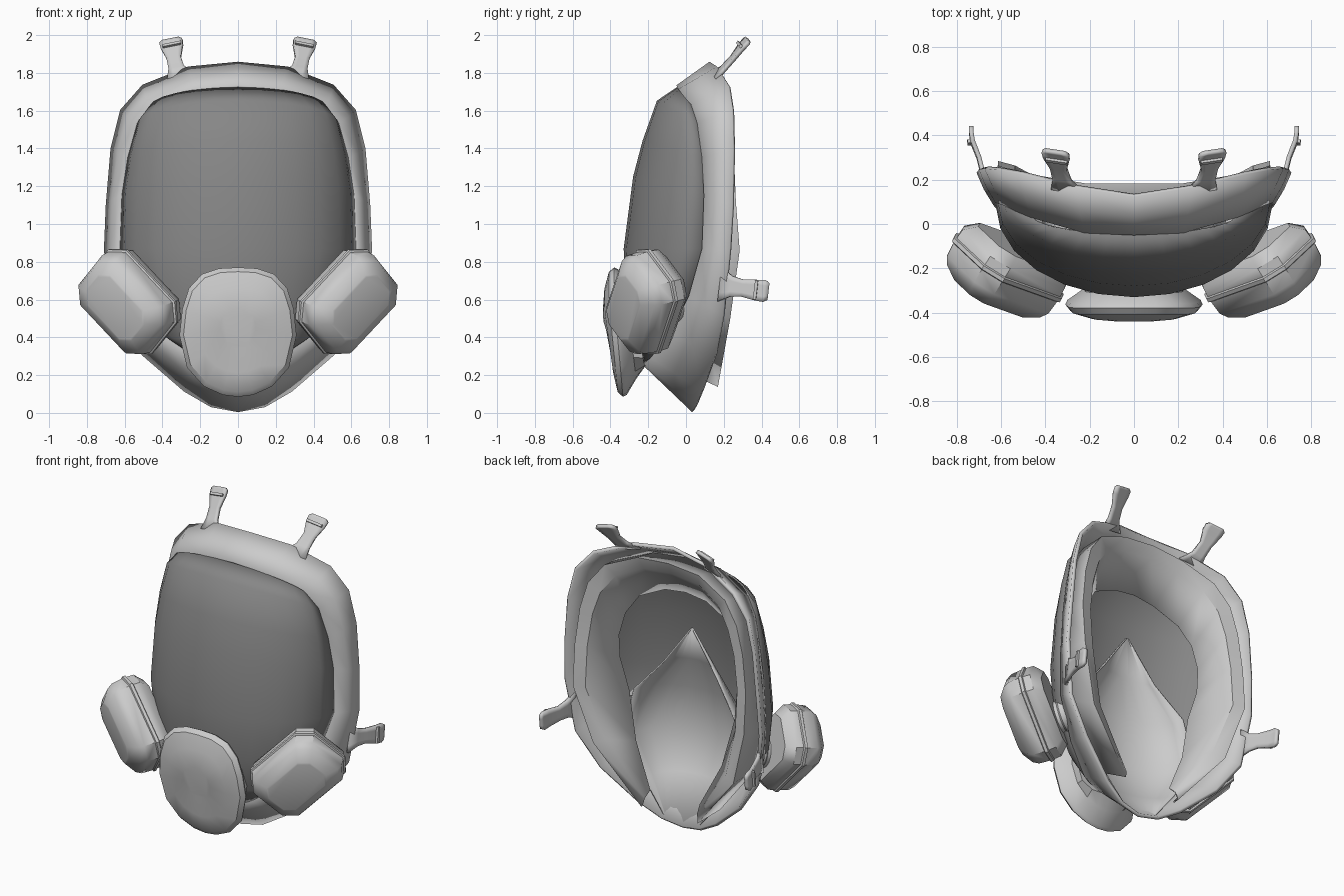
import bpy, bmesh, math
from mathutils import Vector

if "Cube" in bpy.data.objects:
    bpy.data.objects.remove(bpy.data.objects["Cube"])


def finish(name, bm, mirror=True, thick=0.0, angle=32):
    bmesh.ops.remove_doubles(bm, verts=bm.verts, dist=1e-5)
    bmesh.ops.recalc_face_normals(bm, faces=bm.faces)
    me = bpy.data.meshes.new(name)
    bm.to_mesh(me)
    bm.free()
    ob = bpy.data.objects.new(name, me)
    bpy.context.collection.objects.link(ob)
    bpy.ops.object.select_all(action='DESELECT')
    ob.select_set(True)
    bpy.context.view_layer.objects.active = ob
    bpy.ops.object.shade_smooth_by_angle(angle=math.radians(angle))
    if mirror:
        m = ob.modifiers.new("mirror", 'MIRROR')
        m.use_clip = True
        m.merge_threshold = 0.002
    if thick:
        s = ob.modifiers.new("thickness", 'SOLIDIFY')
        s.thickness = thick
        s.offset = 0
    return ob


def loft(rows, closed=False, caps=False):
    """Skin a list of equally long point rows."""
    bm = bmesh.new()
    vs = [[bm.verts.new(p) for p in r] for r in rows]
    n = len(rows[0])
    for a, b in zip(vs, vs[1:]):
        for i in range(n if closed else n - 1):
            j = (i + 1) % n
            bm.faces.new((a[i], a[j], b[j], b[i]))
    if caps:
        bm.faces.new(vs[0])
        bm.faces.new(vs[-1])
    return bm


def arc_rows(rows, n):
    """Half-ellipse rows, each (edge x, edge y, edge z, centre y, centre z)."""
    out = []
    for xe, ye, ze, yc, zc in rows:
        row = []
        for i in range(n + 1):
            t = math.pi / 2 * i / n
            k = math.cos(t) if i < n else 0
            row.append((xe * math.sin(t), ye + (yc - ye) * k, ze + (zc - ze) * k))
        out.append(row)
    return out


# Curved visor
visor = finish("visor", loft(arc_rows([
    (.46, .035, 1.62, -.045, 1.72), (.53, .065, 1.53, -.15, 1.65),
    (.58, .09, 1.35, -.225, 1.44), (.61, .10, 1.15, -.275, 1.25),
    (.62, .09, .87, -.325, .87), (.56, .02, .62, -.315, .60),
    (.40, -.08, .42, -.27, .38), (.22, -.17, .30, -.22, .27)], 6)), thick=.01, angle=40)
mat = bpy.data.materials.new("visor_grey")
mat.diffuse_color = (.24, .24, .24, 1)
mat.use_nodes = True
mat.node_tree.nodes["Principled BSDF"].inputs["Base Color"].default_value = mat.diffuse_color
visor.data.materials.append(mat)

# Outer frame: visor-side edge to rear edge, top centre to chin
front = [(0, -.045, 1.725), (.22, -.035, 1.705), (.46, .035, 1.62), (.53, .065, 1.53),
         (.58, .09, 1.35), (.615, .10, 1.15), (.625, .09, .87), (.565, .02, .62),
         (.405, -.08, .42), (.22, -.18, .30), (.1, -.215, .27), (0, -.225, .265)]
rear = [(0, .13, 1.85), (.26, .17, 1.825), (.50, .23, 1.73), (.615, .25, 1.60),
        (.665, .255, 1.4), (.69, .25, 1.1), (.70, .235, .86), (.65, .2, .52),
        (.50, .16, .31), (.28, .09, .12), (.14, .055, .038), (0, .04, .012)]
mid = [tuple((Vector(a) + Vector(b)) / 2 + Vector((a[0] * .01, 0, 0))) for a, b in zip(front, rear)]
finish("frame", loft([front, mid, rear]), thick=.022, angle=40)

# Face seal: horseshoe band folding forward into the mask, open at the chin
band_out = [(0, .18, 1.77), (.22, .18, 1.75), (.43, .215, 1.66), (.53, .24, 1.53),
            (.58, .25, 1.36), (.61, .26, 1.12), (.61, .28, .86), (.50, .23, .5), (.2, .165, .14)]
band_in = [(0, .15, 1.70), (.20, .15, 1.68), (.37, .19, 1.60), (.46, .22, 1.48),
           (.51, .23, 1.33), (.54, .24, 1.12), (.54, .26, .86), (.43, .20, .52), (.19, .15, .19)]
inner = [(0, 0, 1.52), (.15, 0, 1.5), (.32, .02, 1.42), (.40, .05, 1.3),
         (.44, .06, 1.15), (.44, .05, 1.0), (.38, .04, .8), (.31, .07, .5), (.18, .11, .23)]
root = [(a[0] * .97, a[1], a[2] - .02) for a in
        (Vector(f).lerp(Vector(r), .25) for f, r in zip(front[:8], rear))] + [(.27, .04, .2)]
finish("face_seal", loft([root, band_out, band_in, inner]), thick=.01, angle=35)

# Inner nose cup with a pointed top
finish("nose_cup", loft(arc_rows([
    (.01, -.06, 1.25, -.065, 1.26), (.19, -.04, 1.0, -.13, 1.03),
    (.36, .02, .8, -.22, .8), (.42, .05, .5, -.25, .5),
    (.28, .03, .25, -.17, .27), (.12, .045, .05, .03, .03)], 5)), thick=.008, angle=35)

# Mouthpiece: dished cover on a narrower neck
half = [(0, .77), (.10, .765), (.19, .735), (.26, .66), (.295, .55), (.31, .41),
        (.27, .24), (.18, .14), (.08, .095), (0, .085)]
outline = half + [(-x, z) for x, z in half[-2:0:-1]]
rings = []
for s, dy in [(.76, .12), (.74, .07), (.97, .02), (1, 0), (.93, -.028), (.65, -.052), (.3, -.06)]:
    ring = []
    for x, z in outline:
        lean = -.38 + .045 * max(0, (.6 - z) / .5)
        ring.append((x * s, lean + dy, max(.45 + (z - .45) * s, .25 if dy > .1 else 0)))
    rings.append(ring)
finish("mouthpiece_cover", loft(rings, True, True), mirror=False, angle=35)

# Side filter canisters
n = Vector((.5, -.8, -.2)).normalized()
u = Vector((.62, .3, .72))
u = (u - n * u.dot(n)).normalized()
v = n.cross(u)
c = Vector((.58, -.215, .585))


def section(L, W, ch, d):
    pts = [(L, W - ch), (L - ch, W), (-L + ch, W), (-L, W - ch),
           (-L, -W + ch), (-L + ch, -W), (L - ch, -W), (L, -W + ch)]
    return [c + u * a + v * b + n * d for a, b in pts]


levels = [(.215, .15, -.13), (.26, .192, -.08), (.263, .194, -.035), (.272, .203, -.03),
          (.272, .203, -.012), (.263, .194, -.007), (.258, .19, .06), (.24, .172, .095),
          (.185, .118, .14), (.175, .108, .143)]
finish("filter_canister", loft([section(a, b, .075 * a / .26, d) for a, b, d in levels], True, True), angle=40)

# Filter connectors
circle = [(math.cos(math.tau * i / 16), math.sin(math.tau * i / 16)) for i in range(16)]
finish("filter_connector", loft([[c - u * .06 + (u * a + v * b) * r + n * d for a, b in circle]
                                 for r, d in [(.11, -.19), (.11, -.16), (.1, -.15), (.1, -.1)]], True, True))


# Strap tabs with a small buckle bar
def strap(name, path, wdir, out):
    wdir, out = Vector(wdir).normalized(), Vector(out).normalized()
    rows = [[Vector(p) + wdir * w * k for k in (-1, -.5, .5, 1)] for p, w in path]
    finish(name, loft(rows), thick=.02)
    p = Vector(path[-3][0]) + out * .016
    along = out.cross(wdir).normalized()
    ring = [[p + wdir * s + along * a * .008 + out * b * .008
             for a, b in ((1, 1), (-1, 1), (-1, -1), (1, -1))] for s in (-.05, .05)]
    finish(name + "_buckle", loft(ring, True, True))


strap("top_strap", [((.30, .15, 1.78), .075), ((.325, .20, 1.825), .042), ((.34, .25, 1.88), .038),
                    ((.35, .295, 1.94), .06), ((.355, .32, 1.967), .062), ((.357, .328, 1.978), .045)],
      (1, .15, -.2), (0, -.75, .65))
strap("side_strap", [((.665, .18, .68), .09), ((.685, .24, .67), .055), ((.70, .30, .66), .045),
                     ((.728, .37, .65), .055), ((.735, .415, .645), .058), ((.735, .437, .643), .045)],
      (0, .12, 1), (1, -.1, 0))
